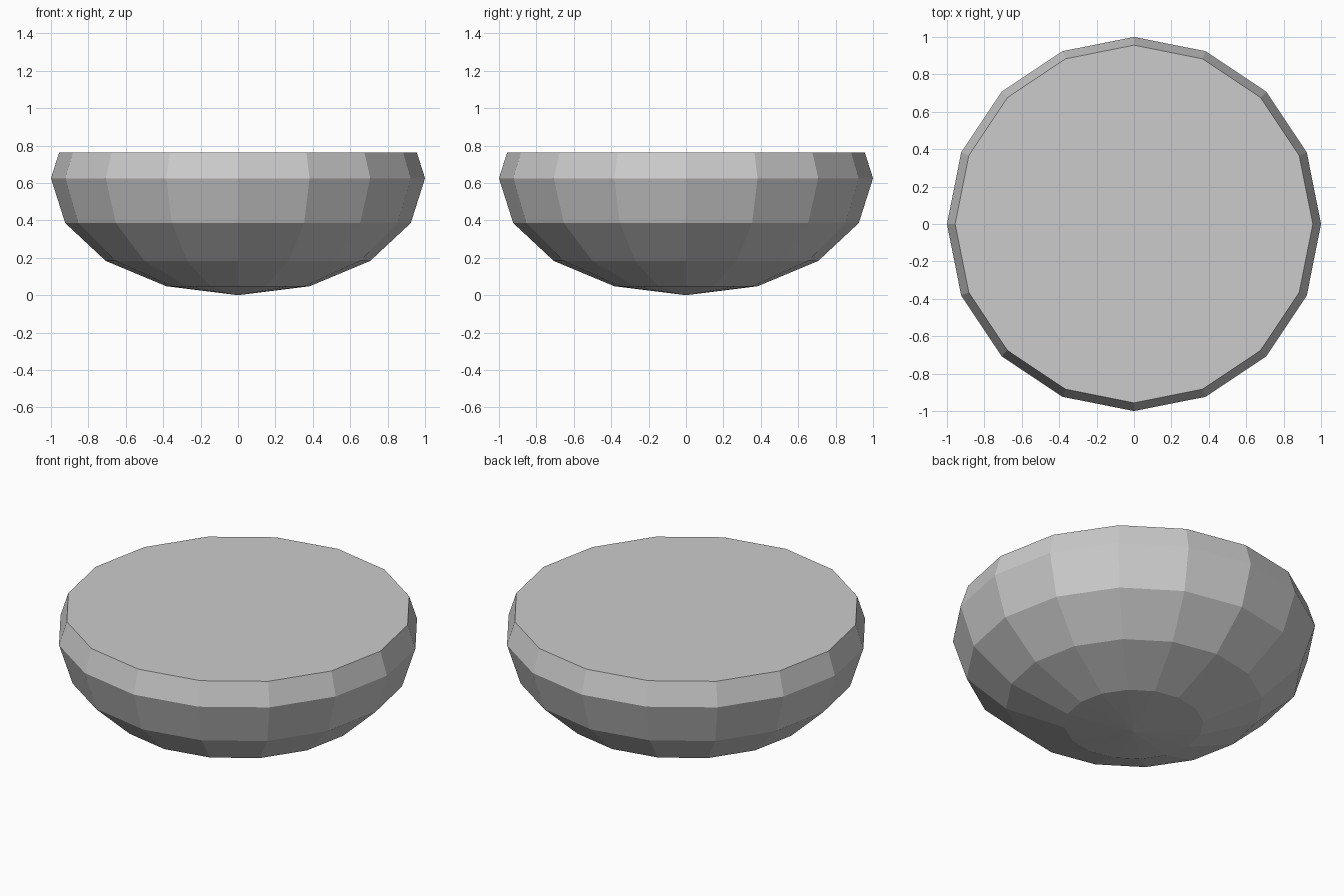
import bpy, bmesh
from mathutils import Vector

if "Cube" in bpy.data.objects:
    bpy.data.objects.remove(bpy.data.objects["Cube"])

H = 0.625      # half height of the squashed sphere
TOP = 0.763    # height of the flat cut

bm = bmesh.new()
# low-poly sphere, squashed and standing on the ground
bmesh.ops.create_uvsphere(bm, u_segments=16, v_segments=8, radius=1.0)
for v in bm.verts:
    v.co.z = (v.co.z + 1.0) * H

# slice off the upper part and close it with a flat lid
cut = bmesh.ops.bisect_plane(bm, geom=bm.verts[:] + bm.edges[:] + bm.faces[:],
                             plane_co=Vector((0, 0, TOP)), plane_no=Vector((0, 0, 1)),
                             clear_outer=True)
rim = [e for e in cut["geom_cut"] if isinstance(e, bmesh.types.BMEdge)]
bmesh.ops.contextual_create(bm, geom=rim)
bmesh.ops.recalc_face_normals(bm, faces=bm.faces[:])

mesh = bpy.data.meshes.new("bowl_body")
bm.to_mesh(mesh)
bm.free()
bowl = bpy.data.objects.new("bowl_body", mesh)
bpy.context.collection.objects.link(bowl)
